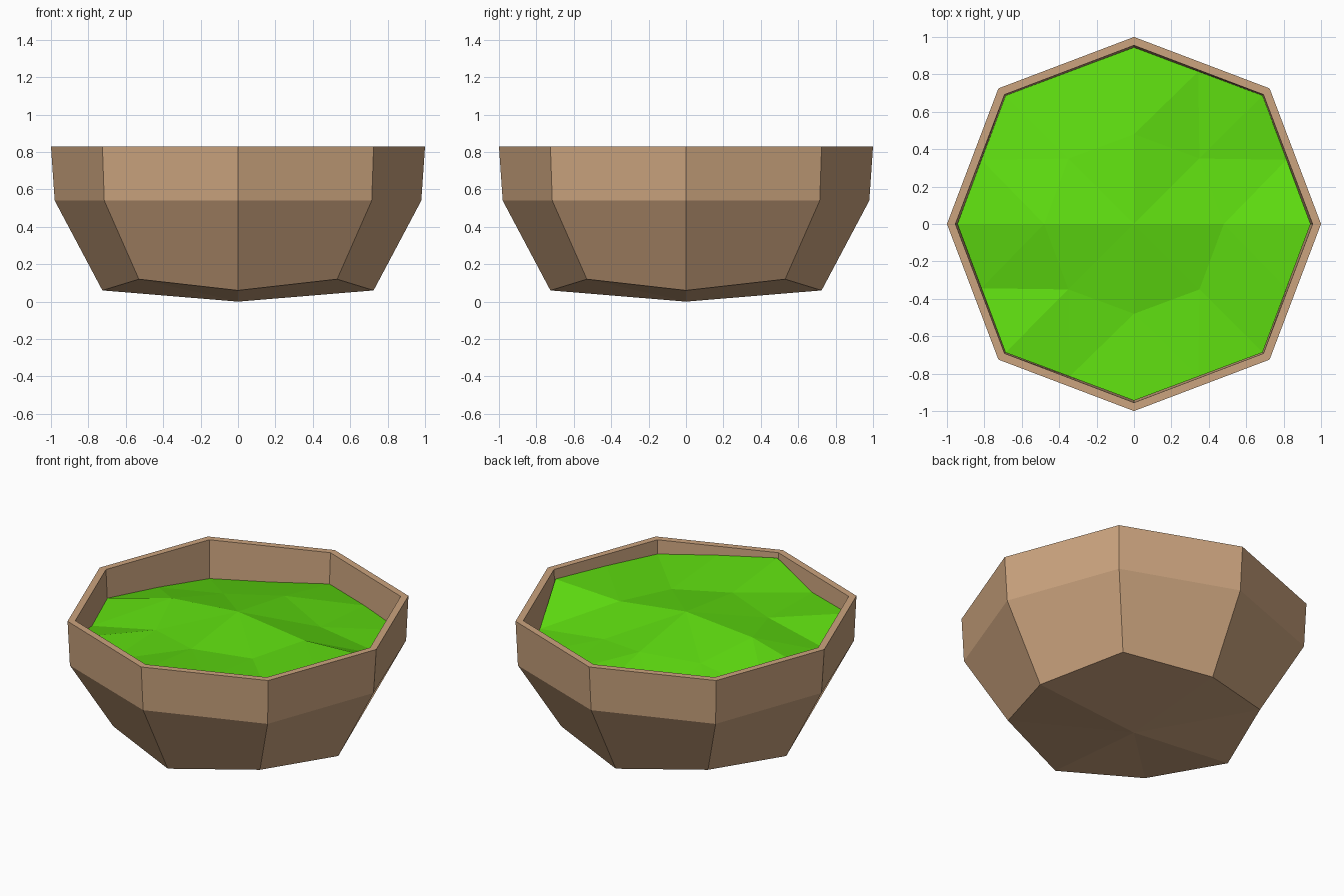
import bpy, bmesh

if "Cube" in bpy.data.objects:
    bpy.data.objects.remove(bpy.data.objects["Cube"])


def ring_points(axis, diag):
    """Octagon corners, counter-clockwise from +x."""
    return [(axis, 0), (diag, diag), (0, axis), (-diag, diag),
            (-axis, 0), (-diag, -diag), (0, -axis), (diag, -diag)]


def finish(bm, name, color):
    bmesh.ops.recalc_face_normals(bm, faces=bm.faces)
    mesh = bpy.data.meshes.new(name)
    bm.to_mesh(mesh)
    bm.free()
    mat = bpy.data.materials.new(name + "_color")
    mat.diffuse_color = color
    mat.use_nodes = True
    mat.node_tree.nodes["Principled BSDF"].inputs["Base Color"].default_value = mat.diffuse_color
    mesh.materials.append(mat)
    obj = bpy.data.objects.new(name, mesh)
    bpy.context.collection.objects.link(obj)
    return obj


def bridge(bm, a, b):
    n = len(a)
    for i in range(n):
        j = (i + 1) % n
        bm.faces.new((a[i], a[j], b[j], b[i]))


def fan(bm, centre, ring):
    for i in range(len(ring)):
        bm.faces.new((centre, ring[i], ring[(i + 1) % len(ring)]))


# Bowl: octagonal rings (axis radius, diagonal coordinate, axis z, diagonal z),
# up the outside, over the rim and down the inside
profile = [(0.725, 0.53, 0.06, 0.12), (0.98, 0.715, 0.54, 0.54),
           (1.0, 0.725, 0.83, 0.83), (0.955, 0.692, 0.83, 0.83),
           (0.94, 0.685, 0.54, 0.54), (0.69, 0.50, 0.11, 0.16)]
bm = bmesh.new()
rings = []
for axis, diag, za, zd in profile:
    rings.append([bm.verts.new((x, y, zd if i % 2 else za))
                  for i, (x, y) in enumerate(ring_points(axis, diag))])
for a, b in zip(rings, rings[1:]):
    bridge(bm, a, b)
fan(bm, bm.verts.new((0, 0, 0)), rings[0])
fan(bm, bm.verts.new((0, 0, 0.05)), rings[-1])
finish(bm, "bowl", (0.60, 0.37, 0.21, 1))

# Filling: uneven low-poly surface, heights run counter-clockwise from +x
mid_z = [0.75, 0.67, 0.73, 0.70, 0.77, 0.73, 0.75, 0.73]
edge_z = [0.77, 0.61, 0.61, 0.63, 0.63, 0.60, 0.58, 0.62,
          0.645, 0.63, 0.72, 0.715, 0.80, 0.775, 0.74, 0.76]
bm = bmesh.new()
centre = bm.verts.new((0, 0, 0.81))
mid = [bm.verts.new((x, y, z)) for (x, y), z in zip(ring_points(0.48, 0.35), mid_z)]
corners = ring_points(0.944, 0.687)
edge = []
for i, (x, y) in enumerate(corners):
    nx, ny = corners[(i + 1) % 8]
    edge.append(bm.verts.new((x, y, edge_z[2 * i])))
    edge.append(bm.verts.new(((x + nx) / 2, (y + ny) / 2, edge_z[2 * i + 1])))
fan(bm, centre, mid)
for i in range(8):
    j = (i + 1) % 8
    c0, m, c1 = edge[2 * i], edge[2 * i + 1], edge[2 * j]
    bm.faces.new((mid[i], c0, m))
    bm.faces.new((mid[i], m, mid[j]))
    bm.faces.new((mid[j], m, c1))
finish(bm, "filling", (0.11, 0.70, 0.005, 1))
